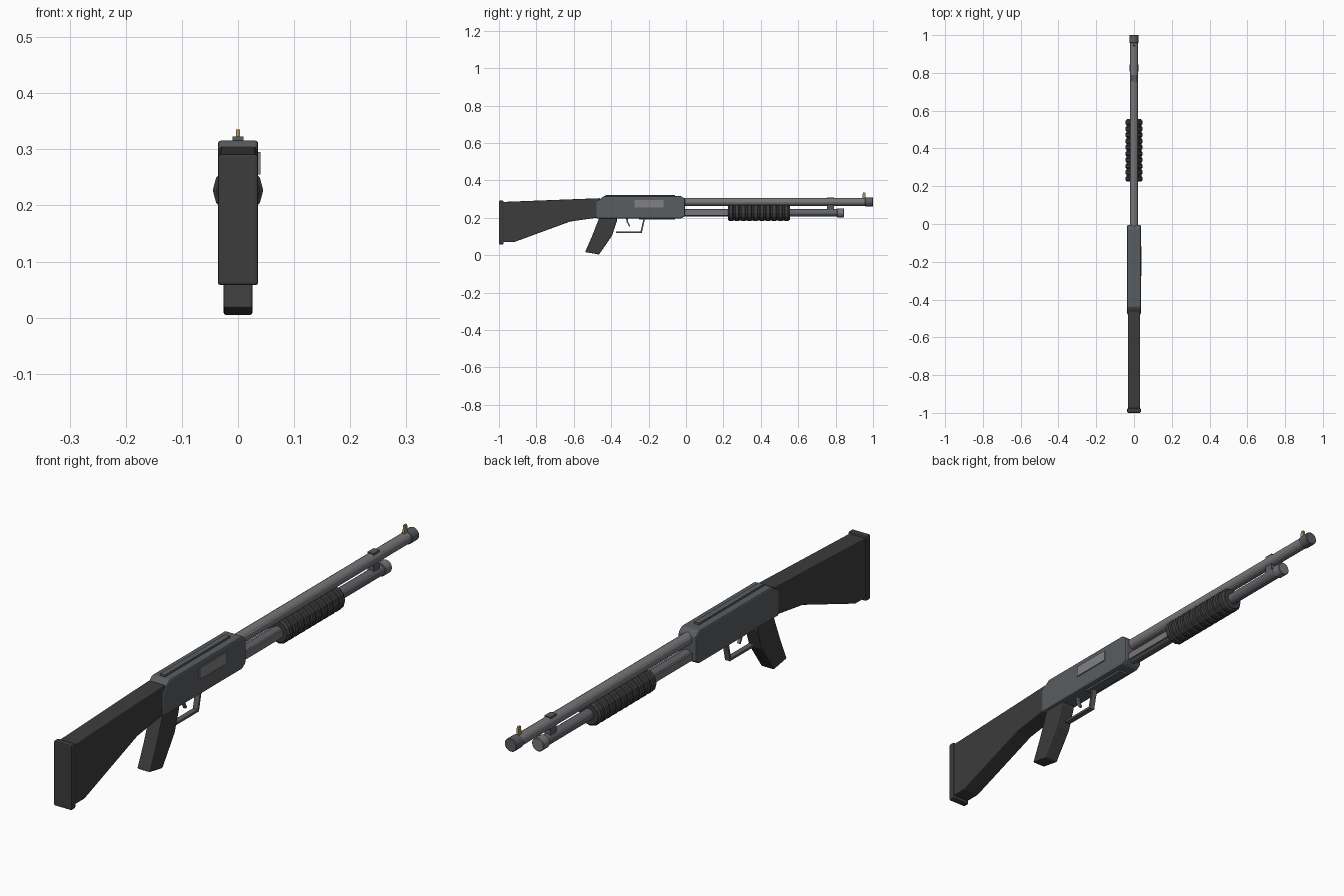
import bpy, bmesh, math
from mathutils import Vector

if "Cube" in bpy.data.objects:
    bpy.data.objects.remove(bpy.data.objects["Cube"], do_unlink=True)


def material(name, r, g, b):
    m = bpy.data.materials.new(name)
    m.use_nodes = True
    m.diffuse_color = (r, g, b, 1)
    m.node_tree.nodes["Principled BSDF"].inputs["Base Color"].default_value = (r, g, b, 1)
    return m


black = material("black polymer", .045, .045, .045)
blued = material("blued steel", .10, .11, .12)
steel = material("barrel steel", .19, .18, .19)
tube_grey = material("tube grey", .12, .125, .14)
bright = material("bright steel", .22, .22, .23)
brass = material("brass", .38, .28, .10)


def finish(bm, name, mat, bevel=0):
    bmesh.ops.recalc_face_normals(bm, faces=bm.faces)
    me = bpy.data.meshes.new(name)
    bm.to_mesh(me)
    bm.free()
    me.materials.append(mat)
    ob = bpy.data.objects.new(name, me)
    bpy.context.collection.objects.link(ob)
    if bevel:
        mod = ob.modifiers.new("edge bevel", "BEVEL")
        mod.width = bevel
        mod.segments = 2
    return ob


def side_profile(name, pts, half, mat, bevel=0, x=0):
    """Extrude a (y, z) outline across the width."""
    bm = bmesh.new()
    face = bm.faces.new([bm.verts.new((x - half, y, z)) for y, z in pts])
    ext = bmesh.ops.extrude_face_region(bm, geom=[face])
    verts = [g for g in ext["geom"] if isinstance(g, bmesh.types.BMVert)]
    bmesh.ops.translate(bm, verts=verts, vec=(2 * half, 0, 0))
    return finish(bm, name, mat, bevel)


def box(name, half, y0, y1, z0, z1, mat, bevel=0, x=0):
    return side_profile(name, [(y0, z0), (y1, z0), (y1, z1), (y0, z1)], half, mat, bevel, x)


def lathe(name, rings, z, mat, sides=16):
    """Turn (y, radius) rings around the y axis at height z."""
    bm = bmesh.new()
    loops = []
    for y, r in rings:
        loops.append([bm.verts.new((r * math.cos(a), y, z + r * math.sin(a)))
                      for a in (2 * math.pi * i / sides for i in range(sides))])
    for a, b in zip(loops, loops[1:]):
        for i in range(sides):
            j = (i + 1) % sides
            bm.faces.new((a[i], a[j], b[j], b[i]))
    bm.faces.new(loops[0])
    bm.faces.new(loops[-1])
    return finish(bm, name, mat)


def bar(name, a, b, thick, half, mat):
    """Flat strip between two (y, z) points."""
    a, b = Vector(a), Vector(b)
    d = (b - a).normalized() * thick / 2
    n = Vector((-d.y, d.x))
    a, b = a - d, b + d
    return side_profile(name, [a + n, b + n, b - n, a - n], half, mat)


# Shoulder stock and butt pad
side_profile("stock", [(-.98, .07), (-.92, .07), (-.62, .18), (-.46, .203), (-.46, .305), (-.98, .285)],
             .033, black, .004)
box("butt_pad", .036, -1, -.975, .058, .292, black, .005)

# Receiver with top rail, port cover and loading gate
side_profile("receiver", [(-.48, .197), (-.025, .197), (-.005, .21), (-.005, .3), (-.025, .316),
                          (-.44, .316), (-.48, .285)], .036, blued, .006)
box("top_rail", .01, -.43, -.06, .31, .323, blued)
box("ejection_port", .003, -.275, -.12, .255, .295, bright, x=.037)
box("loading_gate", .018, -.25, -.06, .19, .2, blued)

# Pistol grip
side_profile("pistol_grip", [(-.46, .21), (-.37, .21), (-.37, .18), (-.395, .105), (-.465, .004),
                             (-.54, .017), (-.505, .095)], .026, black, .005)

# Trigger and guard
bar("guard_front", (-.222, .2), (-.24, .122), .008, .01, blued)
bar("guard_bottom", (-.24, .122), (-.37, .122), .008, .01, blued)
bar("trigger_upper", (-.316, .2), (-.314, .18), .009, .005, steel)
bar("trigger_lower", (-.314, .18), (-.303, .158), .008, .005, steel)

# Barrel, muzzle and sight
lathe("barrel", [(-.02, .021), (.965, .021)], .285, steel)
lathe("muzzle_ring", [(.958, .021), (.96, .024), (.998, .024), (1, .022)], .285, blued)
side_profile("front_sight", [(.942, .3), (.962, .3), (.958, .335), (.946, .335)], .004, brass)

# Magazine tube, cap and clamp
lathe("magazine_tube", [(-.02, .02), (.815, .02)], .227, tube_grey)
lathe("magazine_cap", [(.808, .022), (.81, .024), (.843, .024), (.845, .022)], .227, steel)
box("barrel_clamp", .012, .755, .79, .235, .309, blued)
for side, x in (("left", .019), ("right", -.019)):
    box(side + "_action_bar", .003, -.01, .24, .213, .239, steel, x=x)

# Ribbed pump fore-end
rings, start, ribs = [(.225, .038)], .225, 10
pitch = .33 / ribs
for i in range(ribs):
    y = start + i * pitch
    rings += [(y + .003, .04), (y + .007, .045), (y + .024, .045), (y + .028, .04)]
rings.append((.555, .038))
lathe("pump_fore_end", rings, .227, black, 12)
